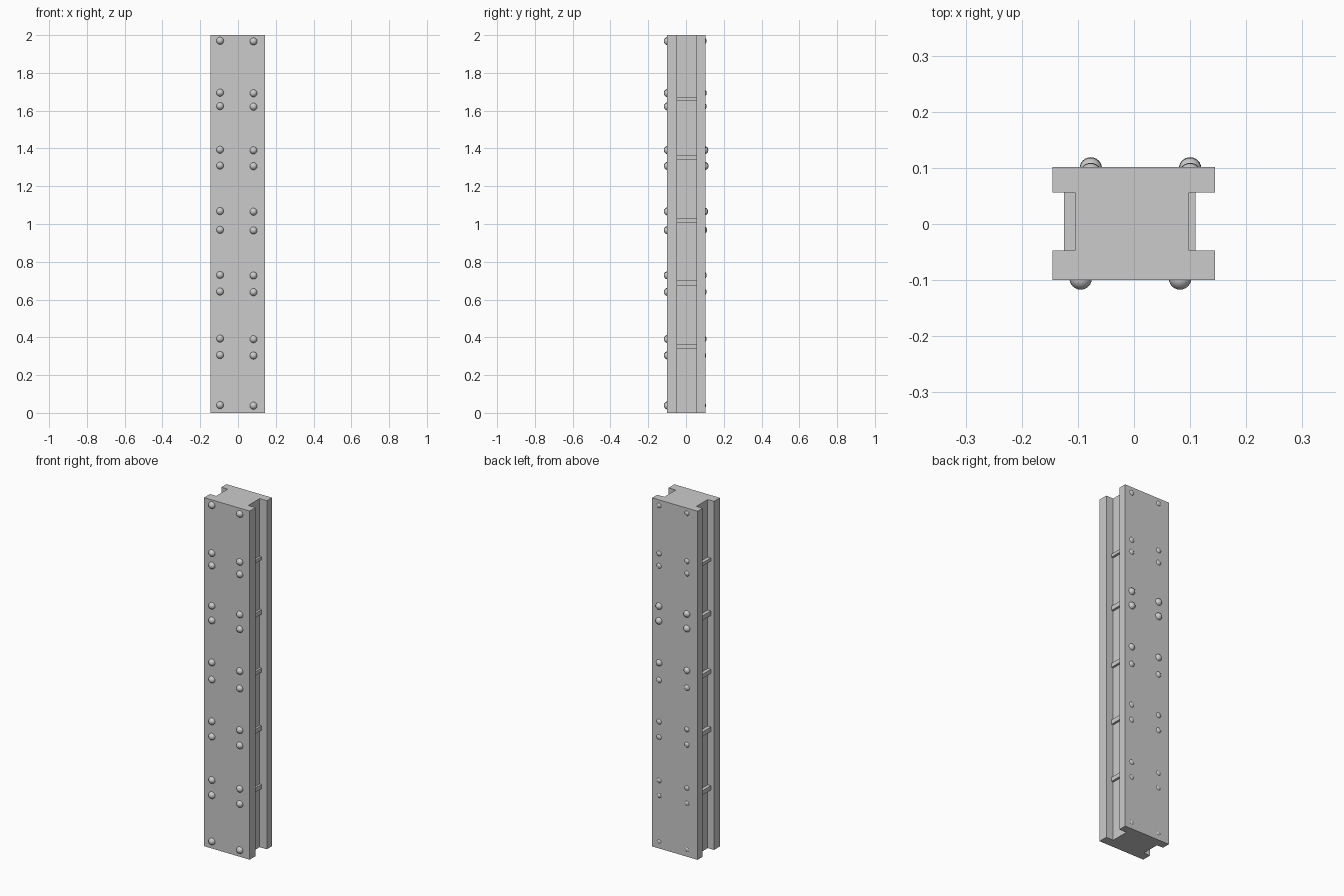
import bpy, bmesh
from mathutils import Matrix, Vector

if "Cube" in bpy.data.objects:
    bpy.data.objects.remove(bpy.data.objects["Cube"])


def finish(bm, name):
    bmesh.ops.recalc_face_normals(bm, faces=bm.faces)
    mesh = bpy.data.meshes.new(name)
    bm.to_mesh(mesh)
    bm.free()
    obj = bpy.data.objects.new(name, mesh)
    bpy.context.collection.objects.link(obj)
    return obj


def box(bm, lo, hi):
    lo, hi = Vector(lo), Vector(hi)
    m = Matrix.Translation((lo + hi) / 2) @ Matrix.Diagonal((*(hi - lo), 1))
    bmesh.ops.create_cube(bm, size=1, matrix=m)


FRONT, BACK = -0.10, 0.102      # outer faces
GROOVE = (-0.047, 0.056)        # side groove limits in y

# beam: H-shaped profile extruded upward
profile = [(-0.145, FRONT), (0.144, FRONT), (0.144, GROOVE[0]), (0.098, GROOVE[0]),
           (0.098, GROOVE[1]), (0.144, GROOVE[1]), (0.144, BACK), (-0.145, BACK),
           (-0.145, GROOVE[1]), (-0.105, GROOVE[1]), (-0.105, GROOVE[0]), (-0.145, GROOVE[0])]
bm = bmesh.new()
face = bm.faces.new([bm.verts.new((x, y, 0)) for x, y in profile])
ext = bmesh.ops.extrude_face_region(bm, geom=[face], use_keep_orig=True)
top = [v for v in ext["geom"] if isinstance(v, bmesh.types.BMVert)]
bmesh.ops.translate(bm, verts=top, vec=(0, 0, 2))
finish(bm, "beam")

# cross ribs bridging the side grooves
bm = bmesh.new()
for z, half in ((1.661, 0.009), (1.353, 0.013), (1.019, 0.012), (0.687, 0.013), (0.351, 0.012)):
    box(bm, (-0.125, GROOVE[0], z - half), (0.11, GROOVE[1], z + half))
finish(bm, "cross_ribs")

# rivets: (height, how far the back rivet stands out)
rivets = [(1.97, .006), (1.695, .007), (1.624, .007), (1.393, .016), (1.309, .017), (1.068, .014),
          (0.969, .009), (0.73, .007), (0.642, .007), (0.393, .006), (0.306, .005), (0.041, .004)]
R = 0.02


def rivet_set(name, columns, y_of):
    bm = bmesh.new()
    for x, drop in columns:
        for z, out in rivets:
            m = Matrix.Translation((x, y_of(out), z - drop)) @ Matrix.Rotation(1.5708, 4, 'X')
            bmesh.ops.create_uvsphere(bm, u_segments=20, v_segments=12, radius=R, matrix=m)
    for f in bm.faces:
        f.smooth = True
    finish(bm, name)


rivet_set("front_rivets", ((-0.095, 0), (0.082, 0.003)), lambda out: FRONT - 0.017 + R)
rivet_set("back_rivets", ((-0.077, 0), (0.1, 0.003)), lambda out: BACK + out - R)
